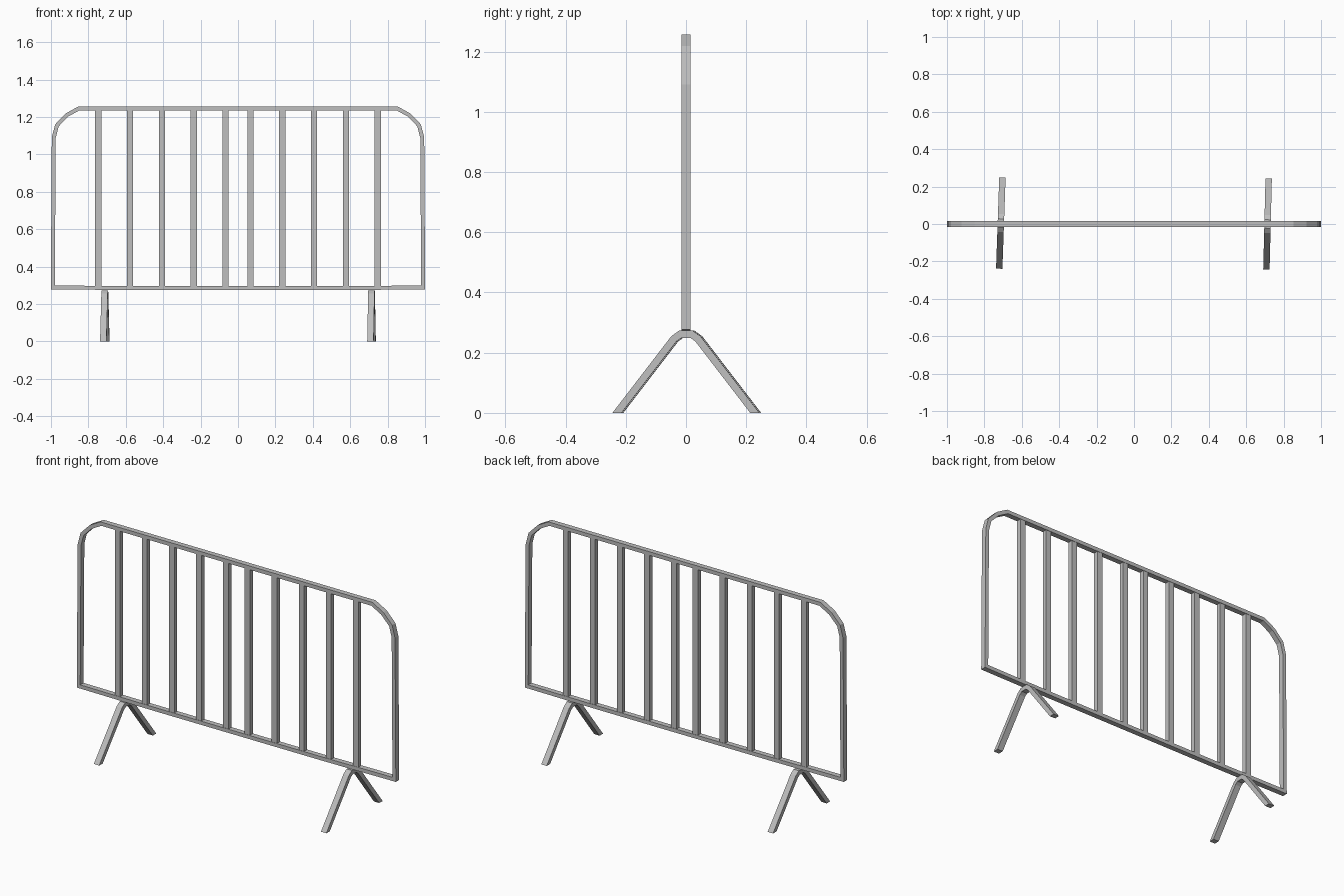
import bpy
import bmesh
from mathutils import Vector

cube = bpy.data.objects.get("Cube")
if cube:
    bpy.data.objects.remove(cube, do_unlink=True)

# Galvanised steel, the only colour
steel = bpy.data.materials.new("galvanised_steel")
steel.use_nodes = True
grey = (0.52, 0.52, 0.52, 1)
steel.diffuse_color = grey
shader = steel.node_tree.nodes["Principled BSDF"]
shader.inputs["Base Color"].default_value = grey
shader.inputs["Roughness"].default_value = 0.6


def finish(name, bm):
    bmesh.ops.recalc_face_normals(bm, faces=bm.faces)
    mesh = bpy.data.meshes.new(name)
    bm.to_mesh(mesh)
    bm.free()
    mesh.materials.append(steel)
    obj = bpy.data.objects.new(name, mesh)
    bpy.context.collection.objects.link(obj)
    return obj


def flat_tube(name, path, half, depth, place, closed):
    """Sweep a rectangular section along a 2D path with mitred joints."""
    pts = [Vector(p) for p in path]
    if closed:
        ring = [pts[-1]] + pts + [pts[0]]
    else:
        # Reflected neighbours make the open ends cut level with the ground
        mirror = lambda p: Vector((p.x, -p.y))
        ring = [mirror(pts[1])] + pts + [mirror(pts[-2])]
    bm = bmesh.new()
    sections = []
    for before, p, after in zip(ring, ring[1:], ring[2:]):
        a, b = (p - before).normalized(), (after - p).normalized()
        n1, n2 = Vector((-a.y, a.x)), Vector((-b.y, b.x))
        off = (n1 + n2) * half / (1 + n1.dot(n2))
        corners = [(p + off, -depth), (p + off, depth),
                   (p - off, depth), (p - off, -depth)]
        sections.append([bm.verts.new(place(q, d)) for q, d in corners])
    pairs = list(zip(sections, sections[1:]))
    if closed:
        pairs.append((sections[-1], sections[0]))
    else:
        bm.faces.new(sections[0])
        bm.faces.new(sections[-1])
    for s, t in pairs:
        for i in range(4):
            j = (i + 1) % 4
            bm.faces.new((s[i], s[j], t[j], t[i]))
    return finish(name, bm)


def mirrored(half_path):
    return half_path + [(-u, v) for u, v in reversed(half_path)]


# Outer frame with rounded upper corners
frame_half = [(-0.55, 0.285), (-0.99, 0.288), (-0.985, 1.09), (-0.968, 1.155),
              (-0.915, 1.21), (-0.85, 1.246)]
flat_tube("outer_frame", mirrored(frame_half), 0.0105, 0.015,
          lambda q, d: (q.x, d, q.y), True)

# Upright bars
for side, sign in (("right", -1), ("left", 1)):
    for i in range(4 + 1):
        bm = bmesh.new()
        bmesh.ops.create_cube(bm, size=1)
        bmesh.ops.scale(bm, vec=(0.033, 0.026, 0.953), verts=bm.verts)
        bar = finish(f"{side}_bar_{i + 1}", bm)
        bar.location = (sign * (0.067 + 0.17 * i), 0, 0.766)

# Arched legs, each turned slightly
leg_half = [(-0.229, 0), (-0.04, 0.246), (-0.019, 0.261)]
for name, x, y, turn in (("right_leg", -0.712, 0.005, -0.035),
                         ("left_leg", 0.714, 0, -0.025)):
    leg = flat_tube(name, mirrored(leg_half), 0.012, 0.017,
                    lambda q, d: (d, q.x, q.y), False)
    leg.location = (x, y, 0)
    leg.rotation_euler.z = turn
